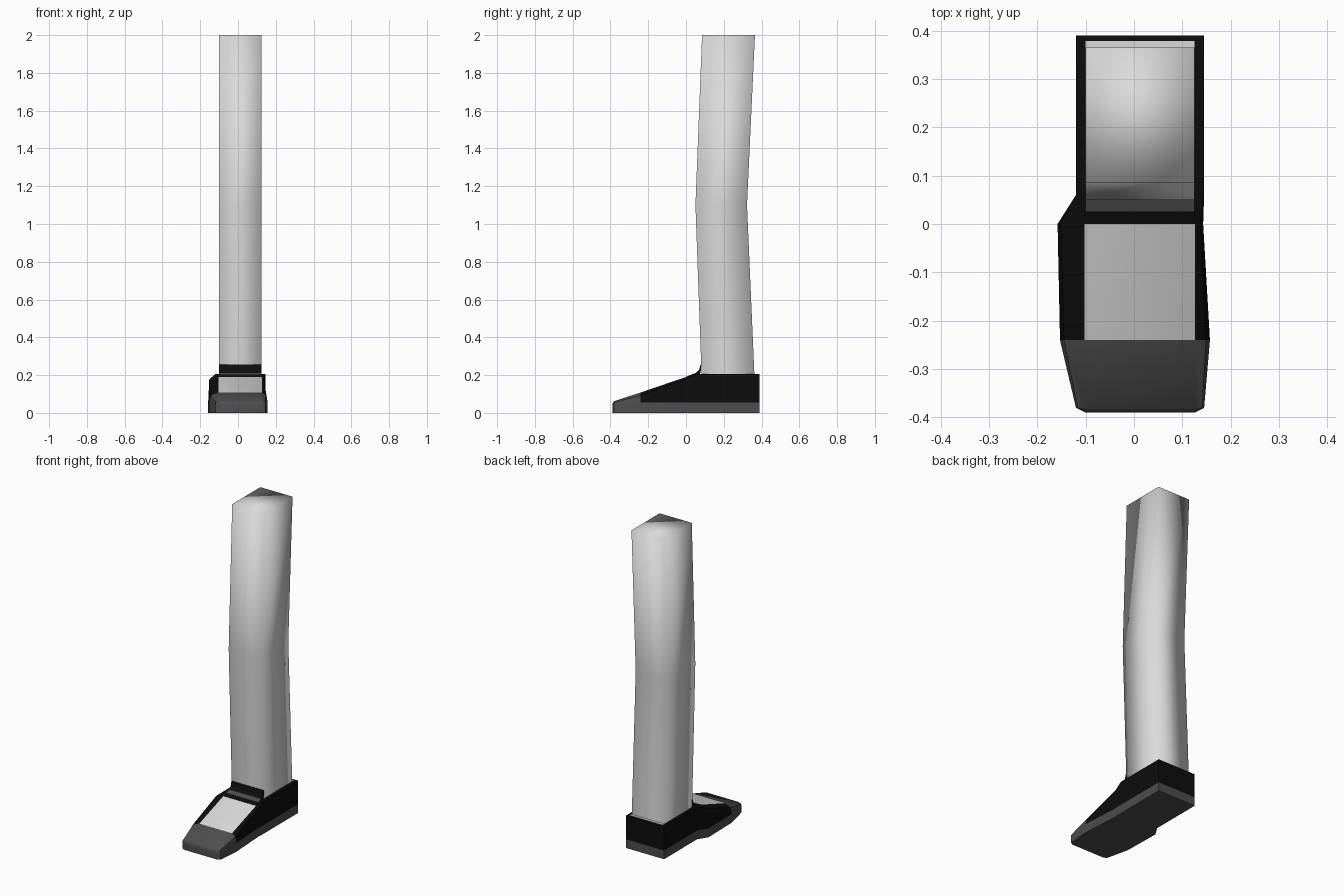
import bpy, bmesh

if "Cube" in bpy.data.objects:
    bpy.data.objects.remove(bpy.data.objects["Cube"])


def material(name, v):
    m = bpy.data.materials.new(name)
    m.diffuse_color = (v, v, v, 1)
    m.use_nodes = True
    m.node_tree.nodes["Principled BSDF"].inputs["Base Color"].default_value = m.diffuse_color
    return m


WHITE = material("white", 0.7)
BLACK = material("black", 0.004)
RUBBER = material("dark grey rubber", 0.075)


def finish(name, bm, mats):
    bmesh.ops.recalc_face_normals(bm, faces=bm.faces)
    me = bpy.data.meshes.new(name)
    bm.to_mesh(me)
    bm.free()
    for m in mats:
        me.materials.append(m)
    ob = bpy.data.objects.new(name, me)
    bpy.context.collection.objects.link(ob)
    return ob


# Leg: rectangular tube bent at the knee, softly shaded all round
bm = bmesh.new()
rings = []
for z, y0, y1 in [(0.18, 0.083, 0.363), (1.1, 0.05, 0.323), (2.0, 0.085, 0.365)]:
    rings.append([bm.verts.new((x, y, z)) for x, y in
                  [(-0.1, y0), (0.125, y0), (0.125, y1), (-0.1, y1)]])
for a, b in zip(rings, rings[1:]):
    for i in range(4):
        j = (i + 1) % 4
        bm.faces.new((a[i], a[j], b[j], b[i]))
bm.faces.new(rings[-1])
leg = finish("leg", bm, [WHITE])
for p in leg.data.polygons:
    p.use_smooth = True

# Shoe: lofted cross-sections from heel to toe
# y, left, right, side inset, shoulder height, top height
stations = [
    (0.39, -0.12, 0.145, 0.0, 0.205, 0.205),
    (0.06, -0.12, 0.145, 0.0, 0.205, 0.205),
    (0.0, -0.158, 0.143, 0.006, 0.178, 0.19),
    (-0.24, -0.153, 0.157, 0.008, 0.092, 0.108),
    (-0.38, -0.12, 0.145, 0.004, 0.056, 0.062),
    (-0.39, -0.1, 0.125, 0.002, 0.045, 0.05),
]
bm = bmesh.new()
rings = []
for y, l, r, inset, zs, zt in stations:
    sole = min(0.055, zs - 0.005)
    tl, tr = max(l + inset + 0.003, -0.102), min(r - inset - 0.003, 0.126)
    section = [(l, 0), (l, sole), (l + inset, zs), (tl, zt),
               (tr, zt), (r - inset, zs), (r, sole), (r, 0)]
    rings.append([bm.verts.new((x, y, z)) for x, z in section])
for k, (a, b) in enumerate(zip(rings, rings[1:])):
    for i in range(8):
        j = (i + 1) % 8
        f = bm.faces.new((a[i], a[j], b[j], b[i]))
        if i in (0, 6, 7) or k >= 3:
            f.material_index = 1      # sole and toe cap
        elif i == 3 and k == 2:
            f.material_index = 2      # instep panel
h = rings[0]
bm.faces.new((h[0], h[1], h[6], h[7])).material_index = 1
bm.faces.new(h[1:7])
bm.faces.new(rings[-1]).material_index = 1
shoe = finish("shoe", bm, [BLACK, RUBBER, WHITE])

# Tongue: thin lip rising in front of the ankle, with a grey band
profile = [(0.0, 0.18), (0.0, 0.191), (0.026, 0.202), (0.052, 0.212),
           (0.07, 0.228), (0.077, 0.256), (0.082, 0.256), (0.078, 0.22), (0.07, 0.19)]
bm = bmesh.new()
sides = [[bm.verts.new((x, y, z)) for y, z in profile] for x in (-0.1, 0.125)]
for i in range(len(profile)):
    j = (i + 1) % len(profile)
    f = bm.faces.new((sides[0][i], sides[0][j], sides[1][j], sides[1][i]))
    f.material_index = 1 if i == 2 else 0
for s in sides:
    bm.faces.new(s)
finish("tongue", bm, [BLACK, RUBBER])

# Sock edge: thin pale plate filling the shoe opening
bm = bmesh.new()
bmesh.ops.create_cube(bm, size=1)
for v in bm.verts:
    v.co = (0.0125 + v.co.x * 0.225, 0.229 + v.co.y * 0.298, 0.204 + v.co.z * 0.006)
finish("sock_edge", bm, [WHITE])

# Soften only the shallow edges of the shoe
bpy.ops.object.select_all(action='DESELECT')
shoe.select_set(True)
bpy.context.view_layer.objects.active = shoe
bpy.ops.object.shade_smooth_by_angle(angle=0.6)
